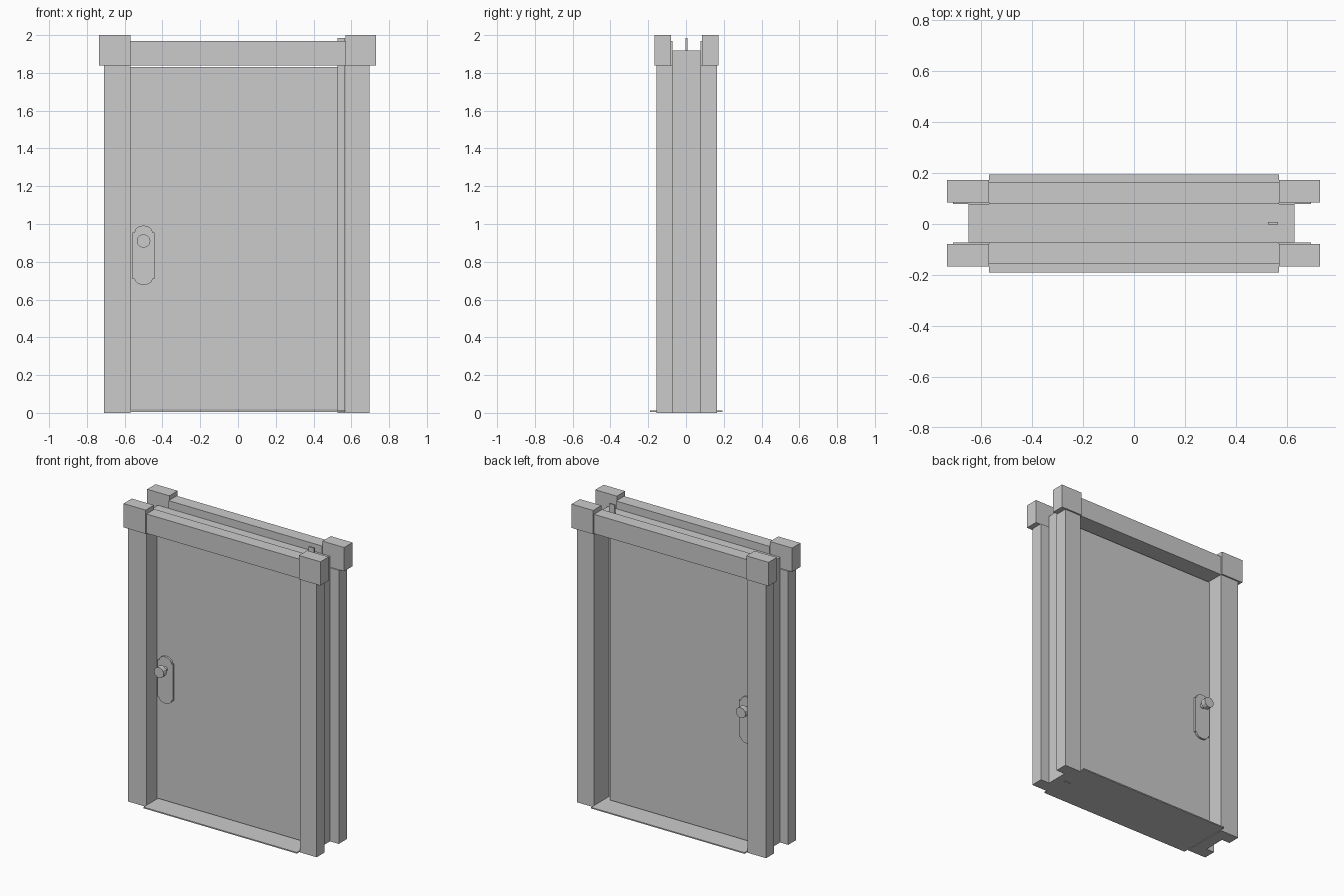
import bpy, bmesh, math
from mathutils import Matrix

if "Cube" in bpy.data.objects:
    bpy.data.objects.remove(bpy.data.objects["Cube"])

def make(name, bm):
    bmesh.ops.recalc_face_normals(bm, faces=bm.faces)
    me = bpy.data.meshes.new(name)
    bm.to_mesh(me)
    bm.free()
    ob = bpy.data.objects.new(name, me)
    bpy.context.collection.objects.link(ob)
    return ob

def box(name, x0, x1, y0, y1, z0, z1):
    bm = bmesh.new()
    bmesh.ops.create_cube(bm, size=1)
    for v in bm.verts:
        v.co = ((x0 + x1) / 2 + v.co.x * (x1 - x0),
                (y0 + y1) / 2 + v.co.y * (y1 - y0),
                (z0 + z1) / 2 + v.co.z * (z1 - z0))
    return make(name, bm)

def prism(name, profile, y0, y1):
    # extrude an x-z outline along y
    bm = bmesh.new()
    f = bm.faces.new([bm.verts.new((x, y0, z)) for x, z in profile])
    r = bmesh.ops.extrude_face_region(bm, geom=[f])
    for v in r["geom"]:
        if isinstance(v, bmesh.types.BMVert):
            v.co.y = y1
    return make(name, bm)

def circle(cx, cz, r, n=12):
    return [(cx + r * math.cos(2 * math.pi * i / n),
             cz + r * math.sin(2 * math.pi * i / n)) for i in range(n)]

# door leaf and hinge strip
DF, DB = -0.047, 0.053
box("door_leaf", -0.568, 0.53, DF, DB, 0.018, 1.832)
box("hinge_strip", 0.526, 0.566, -0.002, 0.008, 0.0, 1.985)

# jambs and threshold
box("jamb_left", -0.65, -0.57, -0.072, 0.078, 0, 1.918)
box("jamb_right", 0.57, 0.63, -0.072, 0.078, 0, 1.918)
box("head_jamb", -0.57, 0.57, -0.072, 0.078, 1.84, 1.918)
box("threshold", -0.57, 0.57, -0.19, 0.194, 0.004, 0.012)

# escutcheon outline: straight body with narrower rounded ends
CX, H, E = -0.5, 0.058, 0.048
def arc(cz, rise, start):
    return [(CX + E * math.cos(start + math.pi * i / 8),
             cz + rise * math.sin(start + math.pi * i / 8)) for i in range(9)]
plate = ([(CX + H, 0.71), (CX + H, 0.955)] + arc(0.955, 0.037, 0)
         + [(CX - H, 0.955), (CX - H, 0.71)] + arc(0.71, 0.032, math.pi))

# casing and handle set on each side of the wall
for side, s, door in (("front", -1, DF), ("back", 1, DB)):
    c = 0.003
    a, b = sorted((c + s * 0.075, c + s * 0.16))
    box(side + "_casing_left", -0.71, -0.57, a, b, 0, 1.84)
    box(side + "_casing_right", 0.57, 0.695, a, b, 0, 1.84)
    box(side + "_casing_head", -0.57, 0.57, a, b, 1.84, 1.97)
    a, b = sorted((c + s * 0.082, c + s * 0.17))
    box(side + "_corner_block_left", -0.735, -0.57, a, b, 1.84, 2.0)
    box(side + "_corner_block_right", 0.57, 0.73, a, b, 1.84, 2.0)
    prism(side + "_handle_plate", plate, door, door + s * 0.014)
    prism(side + "_knob_stem", circle(CX, 0.91, 0.018), door, door + s * 0.05)
    prism(side + "_knob", circle(CX, 0.91, 0.036), door + s * 0.045, door + s * 0.08)
